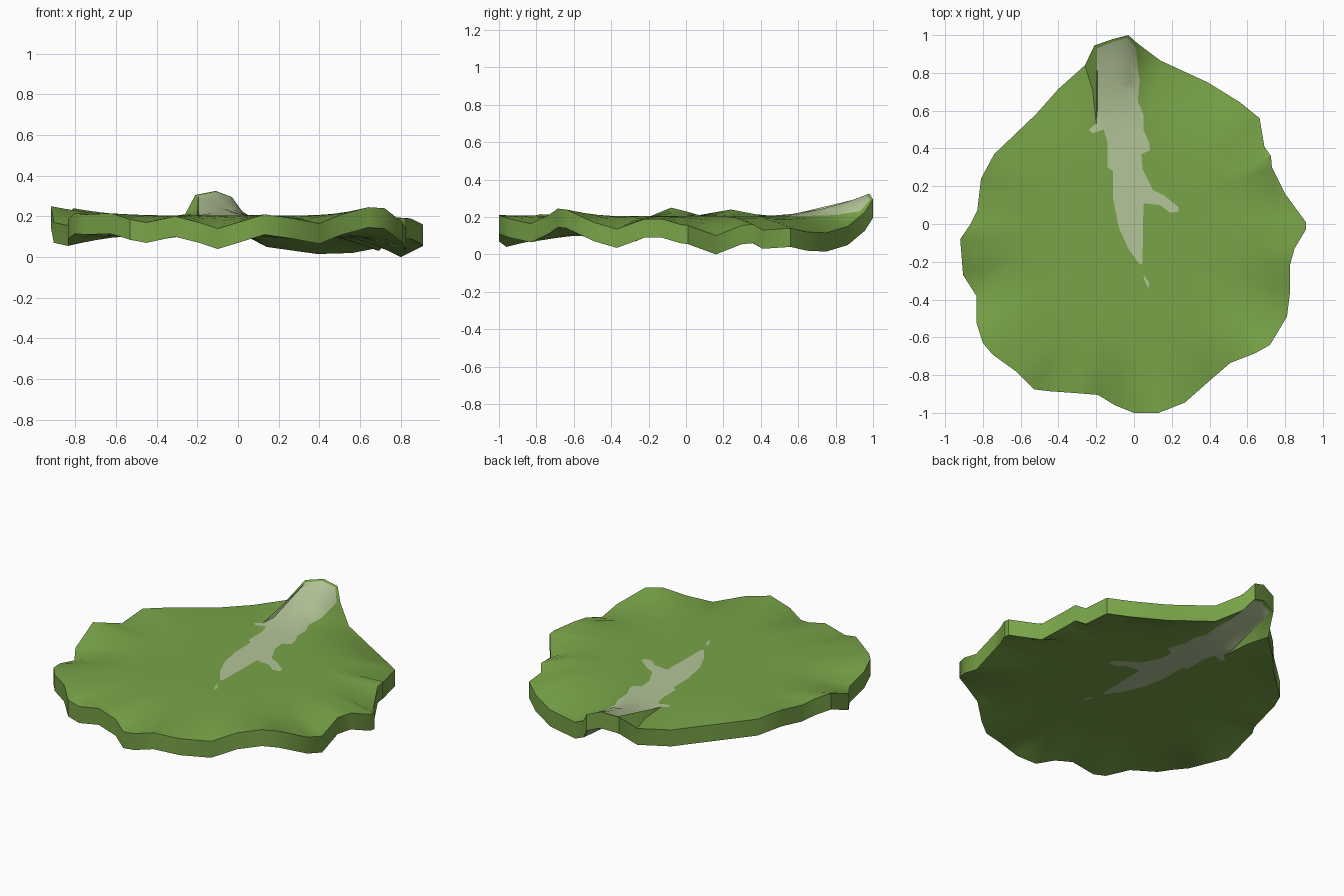
import bpy, bmesh, math
from mathutils import Vector
from mathutils.geometry import delaunay_2d_cdt

if "Cube" in bpy.data.objects:
    bpy.data.objects.remove(bpy.data.objects["Cube"])

THICK, FLAT = 0.1, 0.205

# wavy rim: x, y, top height (counter-clockwise from the front)
RIM = [
    (0.00, -1.00, .17), (0.13, -1.00, .21), (0.27, -.945, .19), (0.40, -.83, .165),
    (0.51, -.735, .21), (0.64, -.685, .245), (0.72, -.64, .24), (0.81, -.49, .17),
    (0.825, -.37, .135), (0.825, -.22, .19), (0.85, -.13, .19), (0.91, -.03, .16),
    (0.91, 0.01, .155), (0.80, 0.16, .10), (0.73, 0.30, .155), (0.725, 0.36, .16),
    (0.69, 0.41, .13), (0.665, 0.56, .14), (0.56, 0.645, .12), (0.39, 0.75, .115),
    (0.14, 0.865, .15), (0.02, 0.955, .225), (-.03, 1.00, .295), (-.11, 0.98, .325),
    (-.21, 0.945, .305), (-.26, 0.84, .21), (-.40, 0.715, .19), (-.52, 0.58, .195),
    (-.74, 0.37, .215), (-.81, 0.24, .24), (-.83, 0.07, .21), (-.865, 0.00, .23),
    (-.92, -.08, .25), (-.905, -.27, .17), (-.835, -.38, .155), (-.835, -.52, .19),
    (-.80, -.63, .215), (-.75, -.69, .21), (-.625, -.78, .215), (-.53, -.875, .185),
    (-.45, -.885, .17), (-.31, -.895, .20), (-.19, -.905, .17), (-.10, -.96, .14),
]
# pale vein marking and its small detached fleck
VEIN = [
    (-.195, .93), (-.20, .53), (-.24, .50), (-.22, .48), (-.16, .50), (-.14, .43),
    (-.14, .30), (-.11, .28), (-.11, .13), (-.08, -.02), (-.03, -.13), (.03, -.215),
    (.045, -.21), (.05, .11), (.14, .10), (.19, .06), (.235, .065), (.235, .09),
    (.16, .15), (.10, .18), (.045, .29), (.04, .37), (.085, .39), (.08, .43),
    (.05, .50), (.05, .58), (.02, .65), (.03, .76), (.02, .82), (.012, .93), (-.035, .985),
    (-.11, .965)]
FLECK = [(.05, -.27), (.055, -.30), (.08, -.345), (.08, -.31)]


def inside(p, poly):
    hit = False
    for (x1, y1), (x2, y2) in zip(poly, poly[1:] + poly[:1]):
        if (y1 > p[1]) != (y2 > p[1]) and p[0] < x1 + (p[1] - y1) * (x2 - x1) / (y2 - y1):
            hit = not hit
    return hit


def height(p):
    """Flat in the middle, easing to the rim height; the stem end lifts earlier."""
    if p.length < 1e-4:
        return FLAT
    for a, b in zip(RIM, RIM[1:] + RIM[:1]):
        A, B = Vector(a[:2]), Vector(b[:2])
        den = A.cross(B)
        s, t = p.cross(B) / den, A.cross(p) / den
        if s >= -1e-5 and t >= -1e-5:
            r = s + t
            edge = (a[2] * s + b[2] * t) / r
            start, power = (.4, 2) if edge > .26 else (.6, 1.6)
            k = max(0, (min(r, 1) - start) / (1 - start)) ** power
            return FLAT + (edge - FLAT) * k
    return FLAT


def material(name, colour):
    m = bpy.data.materials.new(name)
    m.diffuse_color = (*colour, 1)
    m.use_nodes = True
    m.node_tree.nodes["Principled BSDF"].inputs["Base Color"].default_value = m.diffuse_color
    return m


# plan triangulation with rim, marking and inner rings
outline = [p[:2] for p in RIM]
pts, edges = [], []
for loop in (outline, VEIN, FLECK):
    n = len(pts)
    pts += [Vector(p) for p in loop]
    edges += [(n + i, n + (i + 1) % len(loop)) for i in range(len(loop))]
for f in (.93, .84, .74, .6, .35):
    for i, p in enumerate(outline):
        if f > .7 or i % 2 == 0:
            pts.append(Vector(p) * f)
pts.append(Vector((0, 0)))
v2, _, tris, *_ = delaunay_2d_cdt(pts, edges, [], 0, 1e-5)

# leaf slab: top skin, bottom skin and wall
bm = bmesh.new()
top = [bm.verts.new((p.x, p.y, height(p))) for p in v2]
low = [bm.verts.new(v.co - Vector((0, 0, THICK))) for v in top]
rim_edges = {}
for t in tris:
    c = sum((v2[i] for i in t), Vector((0, 0))) / 3
    if not inside(c, outline):
        continue
    pale = int(inside(c, VEIN) or inside(c, FLECK))
    for ids, verts in ((t, top), (t[::-1], low)):
        bm.faces.new([verts[i] for i in ids]).material_index = pale
    for a, b in zip(t, t[1:] + t[:1]):
        if (b, a) in rim_edges:
            del rim_edges[(b, a)]
        else:
            rim_edges[(a, b)] = True
for a, b in rim_edges:
    bm.faces.new((top[b], top[a], low[a], low[b]))
bmesh.ops.delete(bm, geom=[v for v in bm.verts if not v.link_faces], context='VERTS')
bmesh.ops.recalc_face_normals(bm, faces=bm.faces)

mesh = bpy.data.meshes.new("leaf")
bm.to_mesh(mesh)
bm.free()
mesh.materials.append(material("leaf green", (.19, .37, .065)))
mesh.materials.append(material("pale vein", (.46, .56, .32)))
leaf = bpy.data.objects.new("leaf", mesh)
bpy.context.collection.objects.link(leaf)
bpy.context.view_layer.objects.active = leaf
leaf.select_set(True)
bpy.ops.object.shade_smooth_by_angle(angle=math.radians(35))
